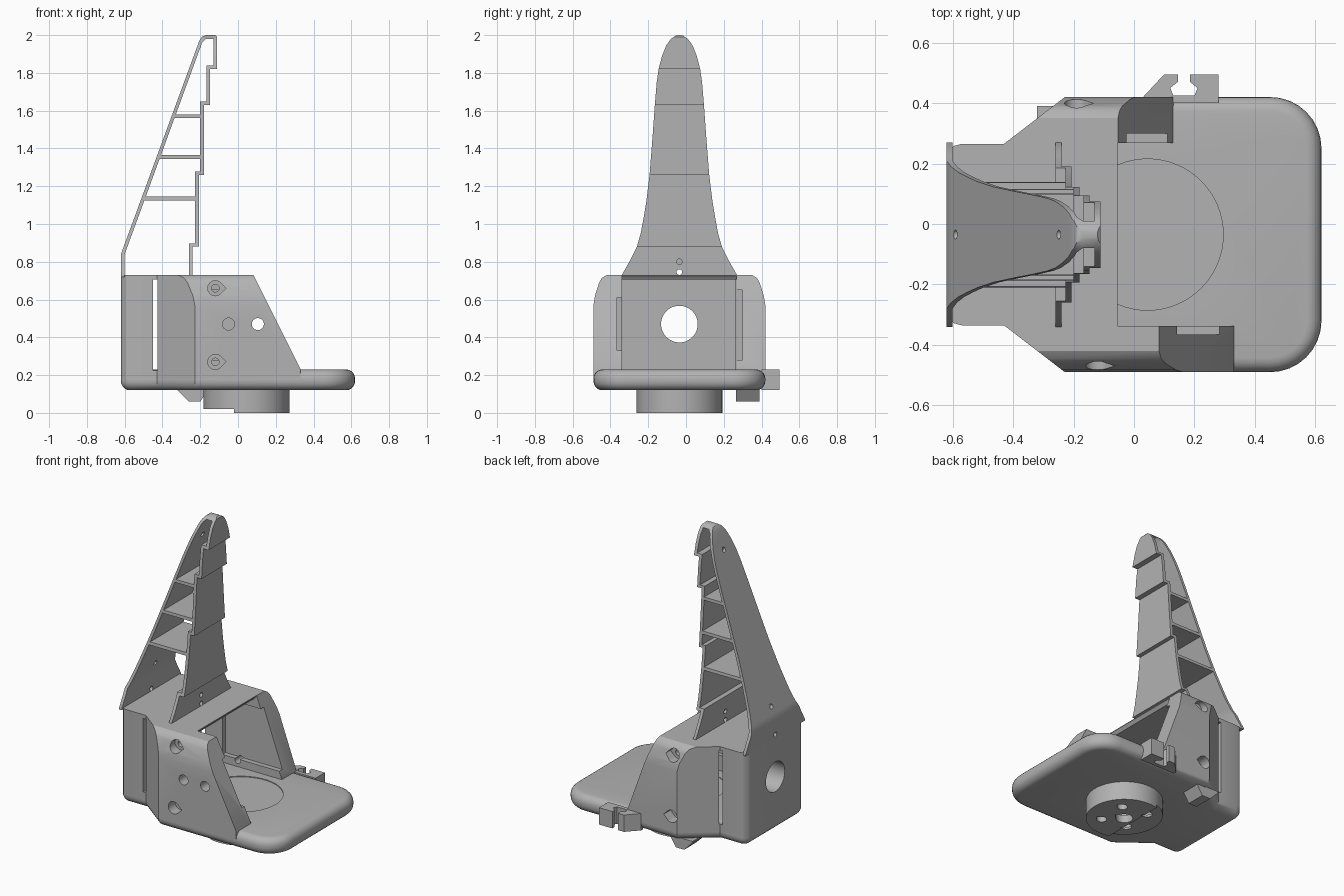
import bpy, bmesh
from math import cos, sin, pi, radians

if "Cube" in bpy.data.objects:
    bpy.data.objects.remove(bpy.data.objects["Cube"], do_unlink=True)

grey = bpy.data.materials.new("plain_grey")
grey.use_nodes = True
grey.diffuse_color = (0.45, 0.45, 0.45, 1)
grey.node_tree.nodes["Principled BSDF"].inputs["Base Color"].default_value = (0.45, 0.45, 0.45, 1)

CY = -0.035          # symmetry plane of the part
HUB = 0.045          # x of the hub axis


def loft(name, rings):
    """Closed solid through rings of equal point count."""
    bm = bmesh.new()
    loops = [[bm.verts.new(p) for p in ring] for ring in rings]
    n = len(loops[0])
    for a, b in zip(loops, loops[1:]):
        for i in range(n):
            j = (i + 1) % n
            bm.faces.new((a[i], a[j], b[j], b[i]))
    bm.faces.new(loops[0][::-1])
    bm.faces.new(loops[-1])
    bmesh.ops.recalc_face_normals(bm, faces=bm.faces)
    mesh = bpy.data.meshes.new(name)
    bm.to_mesh(mesh)
    bm.free()
    mesh.materials.append(grey)
    obj = bpy.data.objects.new(name, mesh)
    bpy.context.collection.objects.link(obj)
    return obj


def place(axis, u, v, d):
    return {"x": (d, u, v), "y": (u, d, v), "z": (u, v, d)}[axis]


def prism(name, axis, pts, lo, hi):
    return loft(name, [[place(axis, u, v, d) for u, v in pts] for d in (lo, hi)])


def circle(u, v, r, n=32):
    return [(u + r * cos(2 * pi * i / n), v + r * sin(2 * pi * i / n)) for i in range(n)]


def teardrop(u, v, r, n=24):
    arc = [radians(45 + 270 * i / n) for i in range(n + 1)]
    return [(u + r * cos(a), v + r * sin(a)) for a in arc] + [(u + r * 1.41, v)]


def rect(u0, u1, v0, v1):
    return [(u0, v0), (u1, v0), (u1, v1), (u0, v1)]


def apply_all(obj):
    bpy.ops.object.select_all(action="DESELECT")
    obj.select_set(True)
    bpy.context.view_layer.objects.active = obj
    for m in list(obj.modifiers):
        bpy.ops.object.modifier_apply(modifier=m.name)


def boolean(obj, cutter, op="DIFFERENCE", keep=False):
    m = obj.modifiers.new("cut", "BOOLEAN")
    m.operation, m.solver, m.object = op, "EXACT", cutter
    apply_all(obj)
    if not keep:
        bpy.data.objects.remove(cutter, do_unlink=True)


def cut(obj, axis, pts, lo, hi):
    boolean(obj, prism("cutter", axis, pts, lo, hi))


def smooth(obj):
    apply_all(obj)
    bpy.ops.object.shade_smooth_by_angle(angle=radians(30))


def left_half(h):
    """Back end of the outline, running from the -y flank round to +y."""
    r = 0.05
    arc = [(-0.62 + r - r * sin(a), 0.3 - r + r * cos(a)) for a in (0, pi / 6, pi / 3, pi / 2)]
    half = [(-0.43 + (h - 0.3) * 1.3, h), (-0.43, 0.3)] + arc
    return [(x, CY - y) for x, y in half] + [(x, CY + y) for x, y in reversed(half)]


# Base plate with rounded rim
corner = [(0.45 + 0.17 * sin(a), 0.285 + 0.17 * cos(a)) for a in [pi / 16 * i for i in range(9)]]
outline = left_half(0.455) + [(x, CY + y) for x, y in corner] + [(x, CY - y) for x, y in reversed(corner)]
plate = prism("base_plate", "z", outline, 0.12, 0.23)
bev = plate.modifiers.new("rim", "BEVEL")
bev.width, bev.segments, bev.angle_limit = 0.05, 5, radians(60)
apply_all(plate)

# Hub boss under the plate, with a step on its back part
boss = prism("boss", "z", circle(HUB, CY, 0.227, 64), 0, 0.15)
cut(boss, "z", rect(-0.4, -0.02, -0.5, 0.5), -0.1, 0.02)
boolean(plate, boss, "UNION")

# Hub recess and its holes
cone = [[(x, y, z) for x, y in circle(HUB, CY, r, 64)] for r, z in ((0.21, 0.05), (0.21, 0.19), (0.25, 0.22), (0.25, 0.3))]
boolean(plate, loft("cutter", cone))
cut(plate, "z", teardrop(HUB, CY, 0.05), -0.1, 0.3)
for sx in (-1, 1):
    for sy in (-1, 1):
        cut(plate, "z", teardrop(HUB + sx * 0.095, CY + sy * 0.095, 0.03), -0.1, 0.3)
        cut(plate, "z", teardrop(HUB + sx * 0.095, CY + sy * 0.095, 0.056), 0.035, 0.3)
smooth(plate)

# Housing: shoulders draw in towards the top
levels = ((0.175, 0.455), (0.57, 0.455), (0.62, 0.447), (0.69, 0.425), (0.715, 0.41), (0.73, 0.385))
housing = loft("housing", [[(x, y, z) for x, y in left_half(h) + [(0.33, CY + h), (0.33, CY - h)]]
                           for z, h in levels])
cavity = [(-0.45, 0.225), (-0.45, 0.705), (-0.07, 0.705), (-0.055, 0.725), (-0.055, 0.9), (0.6, 0.9), (0.6, 0.225)]
cut(housing, "y", cavity, CY - 0.303, CY + 0.303)
cut(housing, "y", [(0.08, 0.735), (0.335, 0.225), (0.335, 0.1), (0.7, 0.1), (0.7, 0.9), (0.08, 0.9)], -0.7, -0.3)
cut(housing, "y", [(-0.055, 0.735), (0.13, 0.225), (0.13, 0.1), (0.7, 0.1), (0.7, 0.9), (-0.055, 0.9)], 0.2, 0.7)

# Rail slots inside the side walls and the cable hole at the back
cut(housing, "y", rect(-0.3, 0.5, 0.33, 0.61), -0.365, -0.3)
cut(housing, "y", rect(-0.3, 0.5, 0.28, 0.65), 0.2, 0.3)
cut(housing, "x", circle(CY, 0.47, 0.097, 48), -0.8, -0.3)

# Screw pockets on both flanks, and pin holes on one
for z in (0.27, 0.66):
    cut(housing, "y", teardrop(-0.12, z, 0.04), -0.6, -0.42)
    cut(housing, "y", circle(-0.12, z, 0.02, 16), -0.6, -0.3)
    cut(housing, "y", teardrop(-0.19, z, 0.04), 0.35, 0.6)
    cut(housing, "y", circle(-0.19, z, 0.02, 16), 0.2, 0.6)
for x in (-0.05, 0.105):
    cut(housing, "y", circle(x, 0.47, 0.032, 24), -0.6, -0.3)
smooth(housing)

# Cable clip on the +y rim
clip_half = [(0.145, 0.495), (0.145, 0.47), (0.12, 0.45), (0.13, 0.425)]
clip = [(0.03, 0.40), (0.03, 0.42), (0.10, 0.495)] + clip_half
clip += [(0.33 - x, y) for x, y in reversed(clip_half)] + [(0.28, 0.495), (0.28, 0.40)]
smooth(prism("cable_clip", "z", clip, 0.12, 0.23))

# Wedge foot below the plate
smooth(prism("wedge_foot", "y", [(-0.32, 0.13), (-0.32, 0.12), (-0.26, 0.06), (-0.2, 0.06), (-0.16, 0.12), (-0.16, 0.13)],
             0.265, 0.39))

# Finger: bent sheet with a stepped front, trimmed to a tapering outline
taper = [(0.305, 0.72), (0.305, 0.73), (0.265, 0.80), (0.225, 0.88), (0.205, 0.95), (0.19, 1.03), (0.175, 1.12),
         (0.158, 1.26), (0.143, 1.45), (0.13, 1.63), (0.12, 1.75), (0.11, 1.82), (0.092, 1.89),
         (0.07, 1.945), (0.045, 1.98), (0.02, 1.997), (0.006, 2.001)]
trim = prism("trim", "x", [(CY + h, z) for h, z in taper] + [(CY - h, z) for h, z in reversed(taper)], -1, 1)
trim.hide_render = True

steps = [(-0.11, 1.82), (-0.147, 1.63), (-0.18, 1.26), (-0.207, 0.88), (-0.24, 0.72)]
outer = [(-0.62, 0.72), (-0.62, 0.84), (-0.205, 1.97), (-0.19, 1.992), (-0.17, 2.0), (-0.12, 2.0), (-0.11, 1.99)]
inner = [(-0.6, 0.72), (-0.6, 0.84), (-0.19, 1.96), (-0.17, 1.98), (-0.13, 1.98)]
for i, (x, z) in enumerate(steps):
    outer.append((x, z))
    if i + 1 < len(steps):
        outer.append((steps[i + 1][0], z))
        inner += [(x - 0.02, z + 0.018), (steps[i + 1][0] - 0.02, z + 0.018)]
inner.append((-0.26, 0.72))
finger = prism("finger", "y", outer + inner[::-1], -0.5, 0.5)
boolean(finger, trim, "INTERSECT", keep=True)

# Pin holes in the finger sheets
for z, lo, hi in ((0.745, -1, 1), (0.80, -0.4, 0), (0.92, -0.7, -0.4), (1.85, -0.4, -0.19)):
    cut(finger, "x", circle(CY, z, 0.015, 16), lo, hi)
smooth(finger)

# Cross ribs
for i, (z, x0, x1) in enumerate(((1.135, -0.495, -0.22), (1.355, -0.415, -0.19), (1.57, -0.335, -0.19))):
    rib = prism(f"finger_rib_{i + 1}", "y", rect(x0, x1, z - 0.01, z + 0.01), -0.5, 0.5)
    boolean(rib, trim, "INTERSECT", keep=True)
    smooth(rib)
bpy.data.objects.remove(trim, do_unlink=True)
